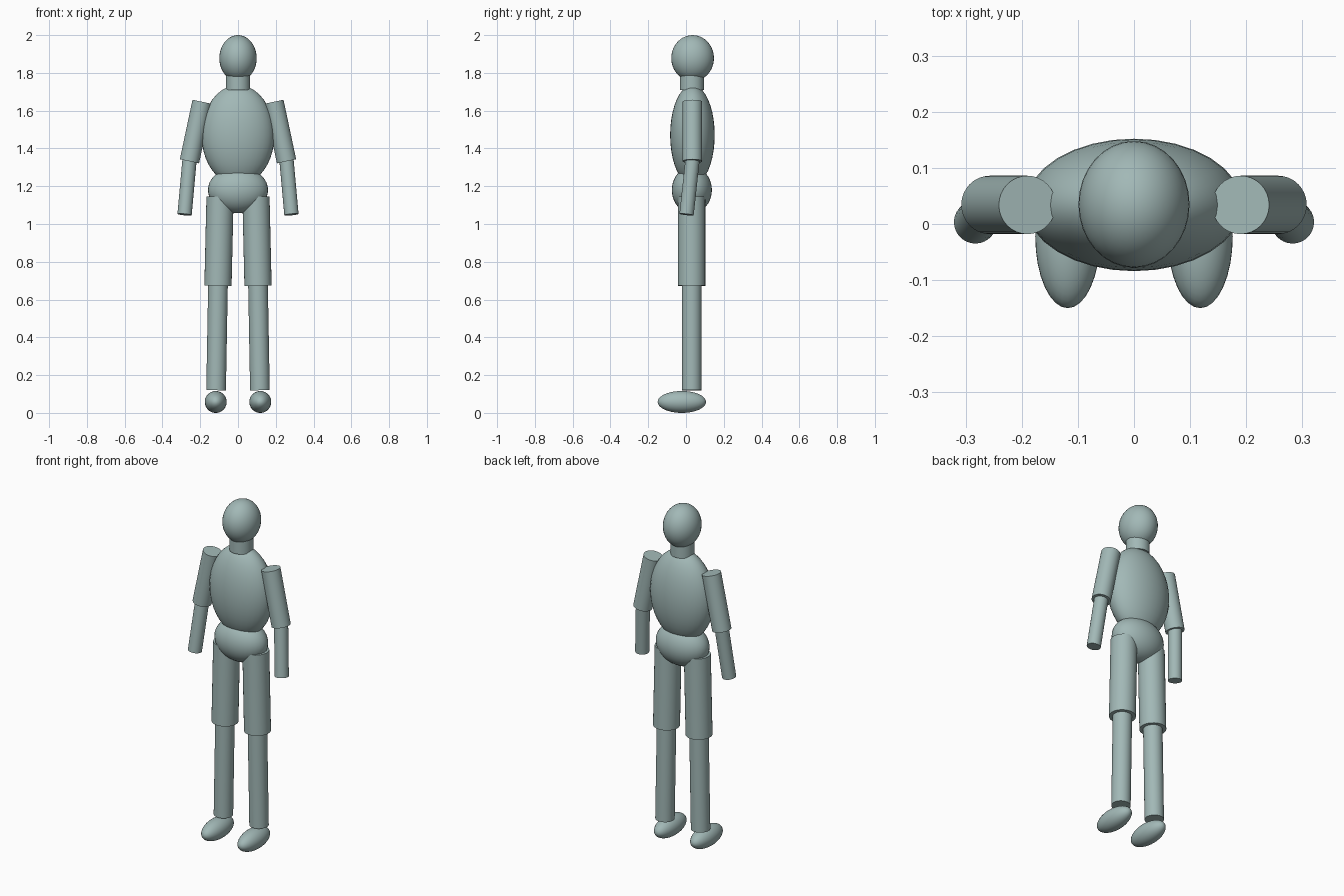
import bpy
import math
from mathutils import Vector

if "Cube" in bpy.data.objects:
    bpy.data.objects.remove(bpy.data.objects["Cube"])

# Grey-green body colour
body = bpy.data.materials.new("body_grey_green")
body.diffuse_color = (0.36, 0.48, 0.47, 1)
body.use_nodes = True
body.node_tree.nodes["Principled BSDF"].inputs["Base Color"].default_value = body.diffuse_color


def finish(name):
    ob = bpy.context.object
    ob.name = name
    bpy.ops.object.transform_apply(location=False, rotation=False, scale=True)
    bpy.ops.object.shade_smooth_by_angle(angle=math.radians(35))
    ob.data.materials.append(body)
    return ob


def ellipsoid(name, centre, radii):
    bpy.ops.mesh.primitive_uv_sphere_add(segments=32, ring_count=20, radius=1, location=centre)
    bpy.context.object.scale = radii
    return finish(name)


def limb(name, start, end, radius):
    a, b = Vector(start), Vector(end)
    bpy.ops.mesh.primitive_cylinder_add(vertices=32, radius=radius, depth=(b - a).length,
                                        location=(a + b) / 2)
    bpy.context.object.rotation_euler = (b - a).to_track_quat('Z', 'Y').to_euler()
    return finish(name)


Y = 0.034  # depth of the body axis

# Head, neck, torso and pelvis
ellipsoid("head", (0, 0.035, 1.878), (0.099, 0.113, 0.122))
limb("neck", (0, 0.031, 1.71), (0, 0.031, 1.83), 0.064)
ellipsoid("torso", (0, Y, 1.471), (0.193, 0.118, 0.265))
ellipsoid("pelvis", (0, 0.031, 1.18), (0.159, 0.106, 0.123))

# Limbs, repeated on both sides
for side, s in (("right", -1), ("left", 1)):
    limb(side + "_upper_arm", (s * 0.19, Y, 1.647), (s * 0.257, Y, 1.332), 0.052)
    limb(side + "_forearm", (s * 0.257, Y, 1.336), (s * 0.283, 0.003, 1.05), 0.038)
    limb(side + "_thigh", (s * 0.095, 0.03, 1.145), (s * 0.106, 0.03, 0.673), 0.072)
    limb(side + "_shin", (s * 0.106, 0.03, 0.675), (s * 0.116, 0.03, 0.12), 0.052)
    ellipsoid(side + "_foot", (s * 0.118, -0.022, 0.058), (0.058, 0.128, 0.058))
